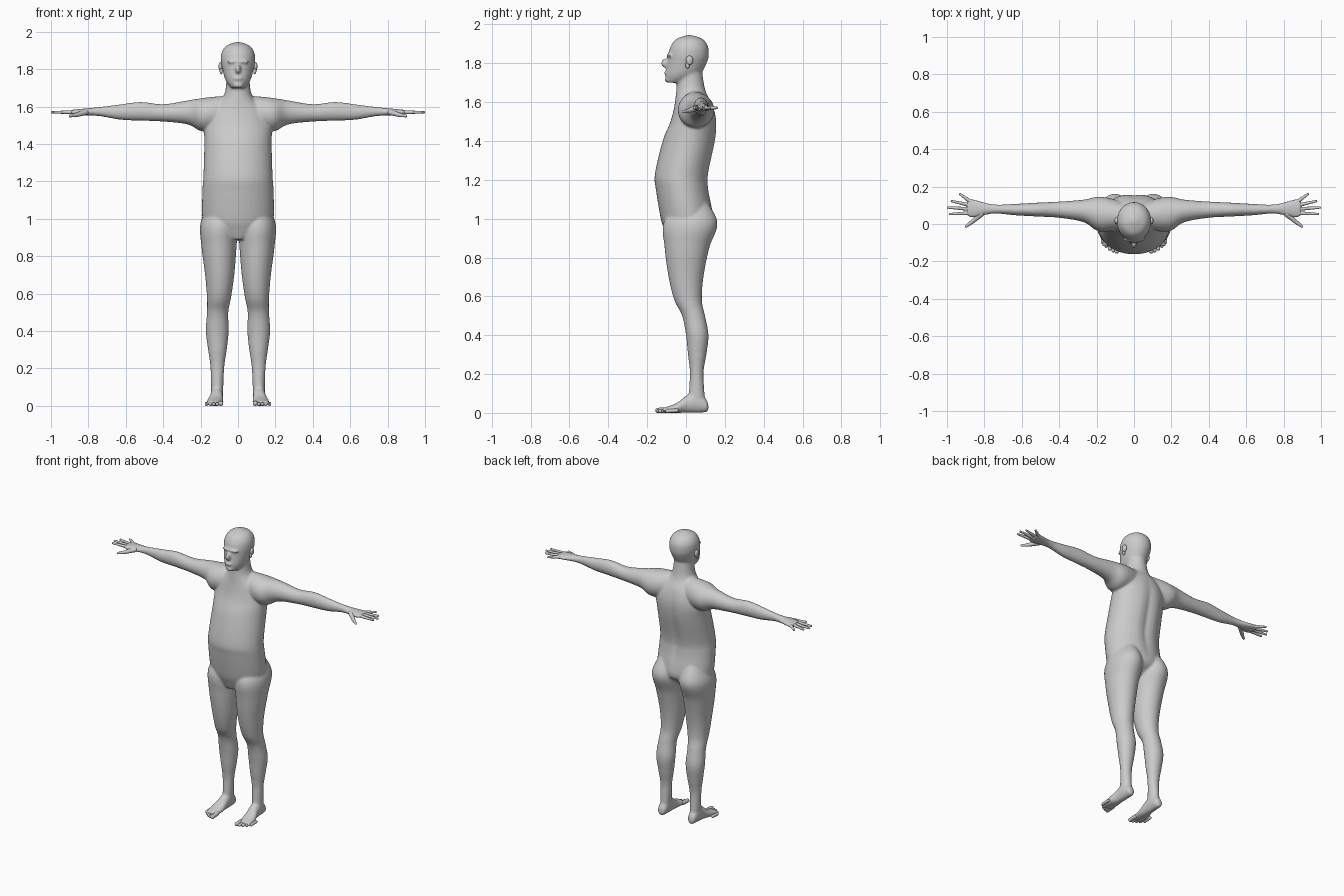
import bpy, bmesh, math
from mathutils import Matrix, Vector

old = bpy.data.objects.get("Cube")
if old:
    bpy.data.objects.remove(old, do_unlink=True)

GREY = (.6, .6, .6, 1)
skin = bpy.data.materials.new("plain grey")
skin.use_nodes = True
skin.diffuse_color = GREY
skin.node_tree.nodes["Principled BSDF"].inputs["Base Color"].default_value = GREY

SEGMENTS, STEPS = 40, 6
ARM_HEIGHT = 1.57


def spline(a, b, c, d, t):
    """Smooth interpolation between b and c."""
    return [q + t / 2 * (r - p + t * (2 * p - 5 * q + 4 * r - s + t * (3 * (q - r) + s - p)))
            for p, q, r, s in zip(a, b, c, d)]


def loft(bm, axis, stations, side=1, shape=None):
    """Skin oval sections; a station is (place, u low, u high, v low, v high)."""
    last = len(stations) - 1
    rows = []
    for i in range(last):
        before, after = stations[max(i - 1, 0)], stations[min(i + 2, last)]
        rows += [spline(before, stations[i], stations[i + 1], after, step / STEPS)
                 for step in range(STEPS)]
    rows.append(stations[last])
    rings = []
    for place, u_low, u_high, v_low, v_high in rows:
        ring = []
        for k in range(SEGMENTS):
            angle = math.tau * k / SEGMENTS
            u = (u_low + u_high + (u_high - u_low) * math.cos(angle)) / 2
            v = (v_low + v_high + (v_high - v_low) * math.sin(angle)) / 2
            point = {"x": (place, u, v), "y": (u, place, v), "z": (u, v, place)}[axis]
            point = Vector(point)
            point.x *= side
            if shape:
                shape(point)
            ring.append(bm.verts.new(point))
        rings.append(ring)
    for low, high in zip(rings, rings[1:]):
        for k in range(SEGMENTS):
            following = (k + 1) % SEGMENTS
            bm.faces.new((low[k], low[following], high[following], high[k]))
    bm.faces.new(rings[0])
    bm.faces.new(rings[-1])


def blob(bm, centre, size):
    """Ellipsoid given by its half sizes."""
    matrix = Matrix.Translation(centre) @ Matrix.Diagonal((*size, 1))
    bmesh.ops.create_uvsphere(bm, u_segments=20, v_segments=12, radius=1, matrix=matrix)


def rod(bm, start, end, start_radius, end_radius):
    """Tapered rod with a ball at both ends."""
    start, end = Vector(start), Vector(end)
    blob(bm, start, [start_radius] * 3)
    blob(bm, end, [end_radius] * 3)
    along = end - start
    matrix = Matrix.Translation((start + end) / 2) @ along.to_track_quat("Z", "Y").to_matrix().to_4x4()
    bmesh.ops.create_cone(bm, segments=20, cap_ends=False, radius1=start_radius,
                          radius2=end_radius, depth=along.length, matrix=matrix)


def finish(bm, name):
    bmesh.ops.recalc_face_normals(bm, faces=bm.faces)
    mesh = bpy.data.meshes.new(name)
    bm.to_mesh(mesh)
    bm.free()
    mesh.materials.append(skin)
    mesh.shade_smooth()
    part = bpy.data.objects.new(name, mesh)
    bpy.context.collection.objects.link(part)
    return part


def press_spine(point):
    """Shallow groove down the middle of the back."""
    if point.y > .05 and 1 < point.z < 1.6:
        fade = math.sin((point.z - 1) / .6 * math.pi)
        point.y -= .015 * fade * math.exp(-(point.x / .03) ** 2)


def centred(rows):
    """Sections symmetric in x: (height, half width, front, back)."""
    return [(height, -half, half, front, back) for height, half, front, back in rows]


body = bmesh.new()

# torso and neck
loft(body, "z", centred([
    (.89, .05, -.09, .03), (.94, .15, -.11, .09), (1, .19, -.13, .14),
    (1.15, .19, -.155, .12), (1.23, .185, -.16, .12), (1.4, .18, -.12, .155),
    (1.5, .18, -.08, .16), (1.58, .15, -.06, .14), (1.66, .075, -.05, .1),
    (1.78, .06, -.04, .08)]), shape=press_spine)

# head
loft(body, "z", centred([
    (1.7, .035, -.1, -.01), (1.74, .066, -.105, .07), (1.81, .086, -.095, .11),
    (1.85, .092, -.09, .117), (1.89, .087, -.078, .112), (1.925, .063, -.05, .085),
    (1.945, .015, .005, .03)]))

# nose, brow, lips and chin
blob(body, (0, -.1, 1.8), (.015, .03, .026))
blob(body, (0, -.084, 1.84), (.06, .016, .01))
blob(body, (0, -.1, 1.75), (.026, .013, .012))
blob(body, (0, -.096, 1.715), (.026, .014, .014))

for side in (1, -1):
    # shoulder, arm and palm: reach, front, back, depth below and above the arm line
    arm = [(.03, -.02, .11, .1, .09), (.14, -.04, .14, .1, .082), (.2, -.035, .145, .1, .074),
           (.27, .01, .13, .065, .063), (.4, .033, .12, .05, .043), (.52, .04, .114, .045, .055),
           (.63, .046, .108, .04, .042), (.75, .055, .105, .02, .027),
           (.86, .034, .132, .017, .016), (.895, .045, .13, .012, .012)]
    loft(body, "x", [(reach, front, back, ARM_HEIGHT - below, ARM_HEIGHT + above)
                     for reach, front, back, below, above in arm], side)
    # leg with calf, thigh and buttock
    loft(body, "z", [
        (.05, .08, .143, .01, .1), (.2, .074, .147, .02, .09), (.3, .06, .16, .01, .105),
        (.4, .05, .172, 0, .116), (.5, .052, .166, -.02, .098), (.58, .037, .166, -.06, .082),
        (.7, .02, .176, -.09, .09), (.85, .008, .195, -.11, .12),
        (.98, .004, .2, -.115, .162), (1.1, .05, .14, -.03, .1)], side)
    # foot from heel to ball
    loft(body, "y", [
        (.115, .1, .13, .01, .045), (.1, .085, .14, .003, .075), (.05, .08, .146, 0, .11),
        (0, .08, .15, 0, .088), (-.05, .078, .166, 0, .05), (-.12, .083, .17, 0, .025)], side)

# fuse the parts into one smooth skin
figure = finish(body, "body")
fuse = figure.modifiers.new("fuse", "REMESH")
fuse.mode = "VOXEL"
fuse.voxel_size = .0065
fuse.use_smooth_shade = True
soften = figure.modifiers.new("soften", "SMOOTH")
soften.factor = .5
soften.iterations = 8

for side, label in ((1, "left"), (-1, "right")):
    # four fingers: knuckle depth, tip reach, tip depth
    fingers = bmesh.new()
    for knuckle, reach, depth in ((.12, .93, .16), (.1, .974, .122), (.08, .994, .088), (.058, .984, .053)):
        rod(fingers, (side * .875, knuckle, ARM_HEIGHT), (side * reach, depth, ARM_HEIGHT), .011, .006)
    # thumb
    thumb_joint = (side * .865, .012, 1.555)
    rod(fingers, (side * .815, .055, ARM_HEIGHT), thumb_joint, .016, .011)
    rod(fingers, thumb_joint, (side * .898, -.013, 1.55), .011, .007)
    finish(fingers, label + "_fingers")

    # toes, the big one innermost
    toes = bmesh.new()
    for i in range(5):
        radius = .0095 if i else .013
        x = side * (.092 + .019 * i)
        tip = -.145 + .003 * i * i
        rod(toes, (x, tip + .05, radius + .003), (x, tip, radius), radius, radius)
    finish(toes, label + "_toes")

    # ear with lobe
    ear = bmesh.new()
    blob(ear, (side * .093, .018, 1.815), (.011, .019, .024))
    blob(ear, (side * .09, .008, 1.79), (.008, .011, .017))
    finish(ear, label + "_ear")
